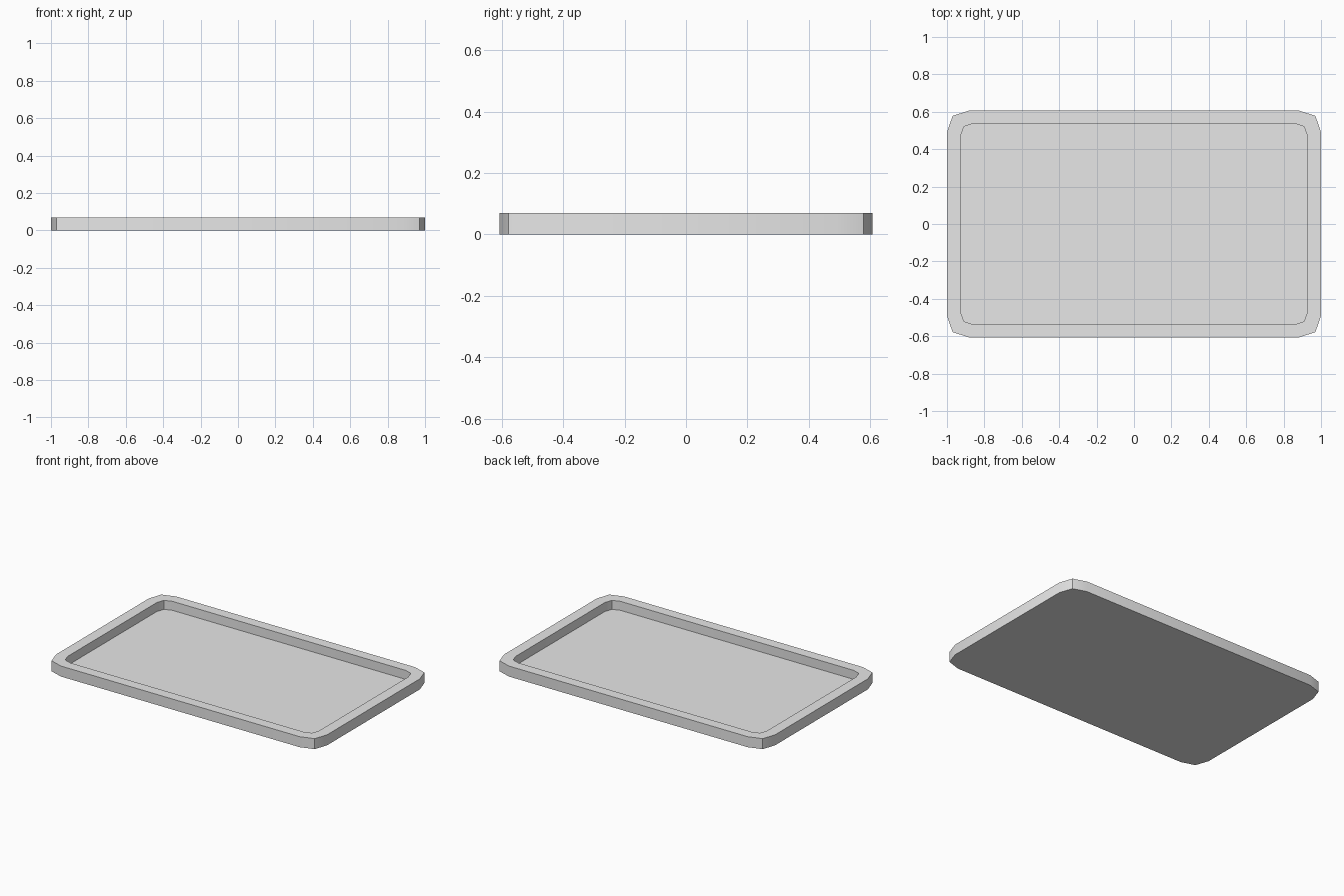
import bpy
import bmesh
import math

cube = bpy.data.objects.get("Cube")
if cube:
    bpy.data.objects.remove(cube, do_unlink=True)

HEIGHT = 0.07
FLOOR = 0.01

# Corner profiles in the +x +y quadrant, from the end edge to the long edge
OUTER = [(1.0, 0.49), (0.97, 0.578), (0.88, 0.607)]
INNER = [(0.927, 0.47), (0.91, 0.52), (0.86, 0.537)]


def outline(corner):
    """Mirror one corner into a full counter-clockwise outline."""
    half = corner + [(-x, y) for x, y in reversed(corner)]
    return half + [(-x, -y) for x, y in half]


def ring(bm, corner, z):
    return [bm.verts.new((x, y, z)) for x, y in outline(corner)]


def bridge(bm, a, b):
    for i in range(len(a)):
        j = (i + 1) % len(a)
        bm.faces.new((a[i], a[j], b[j], b[i]))


# Plain grey material
grey = bpy.data.materials.new("light_grey")
grey.use_nodes = True
colour = (0.8, 0.8, 0.8, 1.0)
grey.diffuse_color = colour
grey.node_tree.nodes["Principled BSDF"].inputs["Base Color"].default_value = colour

# Shallow tray: base, outer wall, flat rim, inner wall, sunken floor
bm = bmesh.new()
loops = [ring(bm, OUTER, 0), ring(bm, OUTER, HEIGHT),
         ring(bm, INNER, HEIGHT), ring(bm, INNER, FLOOR)]
for lower, upper in zip(loops, loops[1:]):
    bridge(bm, lower, upper)
bm.faces.new(list(reversed(loops[0])))
bm.faces.new(loops[-1])
bmesh.ops.recalc_face_normals(bm, faces=bm.faces[:])

mesh = bpy.data.meshes.new("tray")
bm.to_mesh(mesh)
bm.free()
mesh.materials.append(grey)
tray = bpy.data.objects.new("tray", mesh)
bpy.context.collection.objects.link(tray)

# Soften the shallow corner bends, keep the rim and corner creases sharp
bpy.ops.object.select_all(action="DESELECT")
tray.select_set(True)
bpy.context.view_layer.objects.active = tray
bpy.ops.object.shade_smooth_by_angle(angle=math.radians(30))
